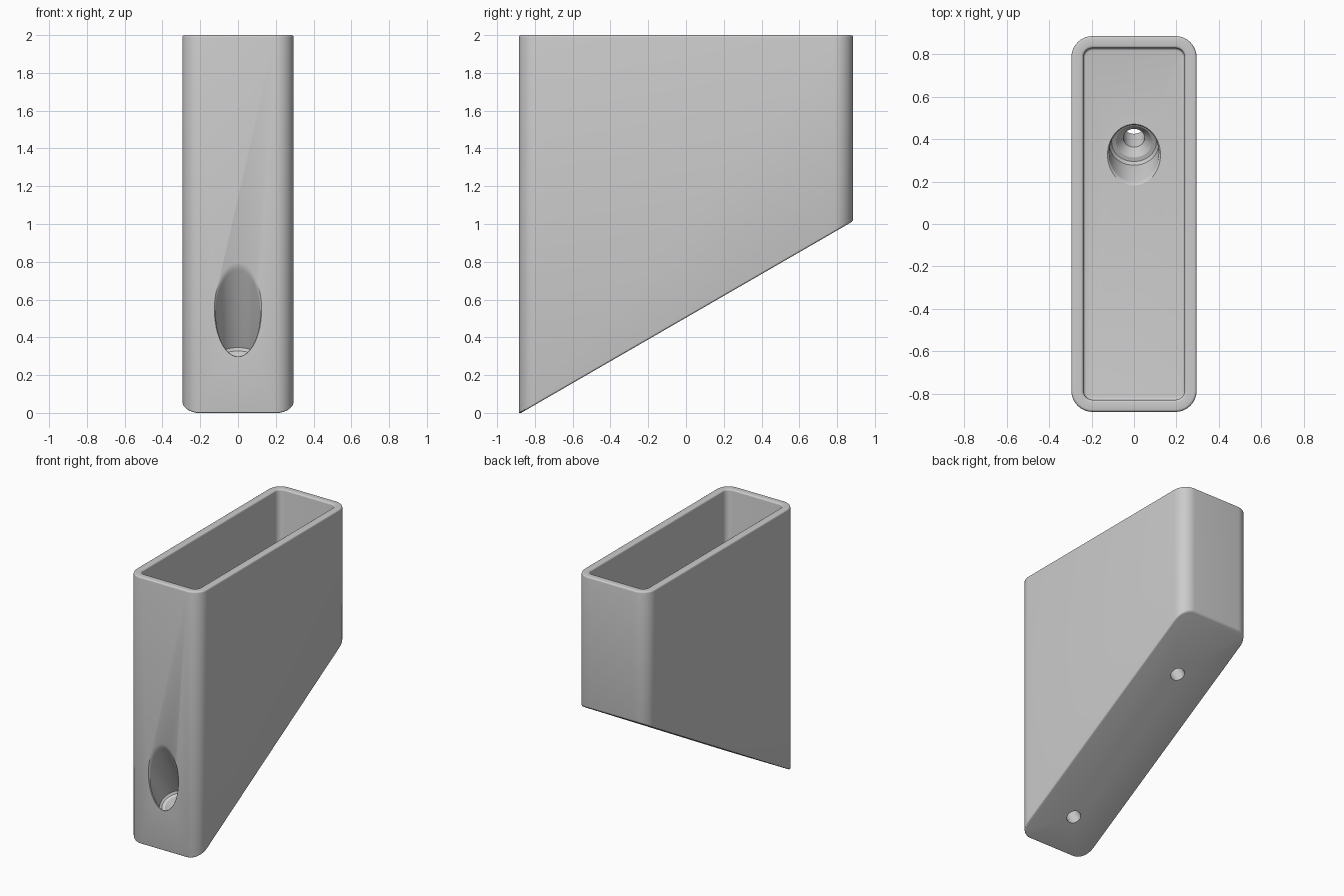
import bpy, bmesh, math
from mathutils import Vector

if "Cube" in bpy.data.objects:
    bpy.data.objects.remove(bpy.data.objects["Cube"])

HX, HY, CORNER, WALL = 0.295, 0.885, 0.10, 0.057
FLOOR, R = 1.02, 0.012
SLOPE = math.tan(math.radians(30))
AXIS = Vector((0, -0.5, math.cos(math.radians(30))))   # normal of the sloped base
V = Vector((0, AXIS.z, 0.5))                           # direction up the slope


def base_z(y):
    return SLOPE * (y + HY - R)


def rounded_rect(inset, radius):
    """Points of a rounded rectangle, counter-clockwise."""
    pts = []
    for k, (sx, sy) in enumerate(((1, 1), (-1, 1), (-1, -1), (1, -1))):
        cx, cy = sx * (HX - inset - radius), sy * (HY - inset - radius)
        for i in range(11):
            a = math.pi / 2 * (k + i / 10)
            pts.append((cx + radius * math.cos(a), cy + radius * math.sin(a)))
    return pts


def loft(name, rings):
    """Closed skin through matching rings, capped at both ends."""
    bm = bmesh.new()
    loops = [[bm.verts.new(p) for p in ring] for ring in rings]
    n = len(loops[0])
    for a, b in zip(loops, loops[1:]):
        for i in range(n):
            j = (i + 1) % n
            bm.faces.new((a[i], a[j], b[j], b[i]))
    bm.faces.new(loops[0][::-1])
    bm.faces.new(loops[-1])
    bmesh.ops.recalc_face_normals(bm, faces=bm.faces)
    mesh = bpy.data.meshes.new(name)
    bm.to_mesh(mesh)
    bm.free()
    obj = bpy.data.objects.new(name, mesh)
    bpy.context.collection.objects.link(obj)
    return obj


# Holder: sloped base, rounded walls, rounded rim, pocket with a level floor
arc = [math.pi / 2 * i / 4 for i in range(5)]
rings = []
for a in arc:                                           # base edge
    i = R * (1 - math.sin(a))
    rings.append([(x, y, base_z(y) + R * (1 - math.cos(a)))
                  for x, y in rounded_rect(i, CORNER - i)])
for a in arc:                                           # outer rim edge
    i = R * (1 - math.cos(a))
    rings.append([(x, y, 2 - R + R * math.sin(a))
                  for x, y in rounded_rect(i, CORNER - i)])
for a in arc:                                           # inner rim edge
    i = WALL - R + R * math.sin(a)
    rings.append([(x, y, 2 - R + R * math.cos(a))
                  for x, y in rounded_rect(i, CORNER - i)])
for a in arc:                                           # pocket floor edge
    i = WALL + R * (1 - math.cos(a))
    rings.append([(x, y, FLOOR + R * (1 - math.sin(a)))
                  for x, y in rounded_rect(i, CORNER - i)])
holder = loft("holder_body", rings)


def screw_hole(name, y, opening):
    """Countersunk hole square to the base; its mouth flares at a floor or wall."""
    out = Vector((0, y, base_z(y)))
    turns = [2 * math.pi * i / 48 for i in range(48)]
    rings = []
    for t, r in ((-0.1, 0.05), (0.126, 0.05), (0.161, 0.085), (0.166, 0.105), (0.180, 0.117)):
        rings.append([out + AXIS * t + Vector((r * math.cos(u), 0, 0))
                      + V * r * math.sin(u) for u in turns])
    for depth, grow in ((0.014, 0), (0.006, 0.002), (0.0, 0.008), (-0.03, 0.04)):
        if opening == "floor":
            t, d = (FLOOR - depth - out.z) / AXIS.z, Vector((0, 1 / AXIS.z, 0))
        else:
            t, d = (-HY + depth - out.y) / AXIS.y, Vector((0, 0, 2))
        c = out + AXIS * t
        rings.append([c + Vector(((0.117 + grow) * math.cos(u), 0, 0))
                      + d * (0.117 + grow) * math.sin(u) for u in turns])
    return loft(name, rings)


# Two screw holes cut through the base
bpy.context.view_layer.objects.active = holder
holder.select_set(True)
for name, y, opening in (("upper_hole_cutter", 0.468, "floor"),
                         ("lower_hole_cutter", -0.645, "wall")):
    cutter = screw_hole(name, y, opening)
    cutter.hide_render = True
    mod = holder.modifiers.new(name, 'BOOLEAN')
    mod.operation, mod.solver, mod.object = 'DIFFERENCE', 'EXACT', cutter
    bpy.ops.object.modifier_apply(modifier=mod.name)
    bpy.data.objects.remove(cutter)

# Plain grey finish
grey = bpy.data.materials.new("light_grey")
grey.diffuse_color = (0.6, 0.6, 0.6, 1)
grey.use_nodes = True
grey.node_tree.nodes["Principled BSDF"].inputs["Base Color"].default_value = grey.diffuse_color
holder.data.materials.clear()
holder.data.materials.append(grey)
bpy.ops.object.shade_smooth_by_angle(angle=math.radians(30))
